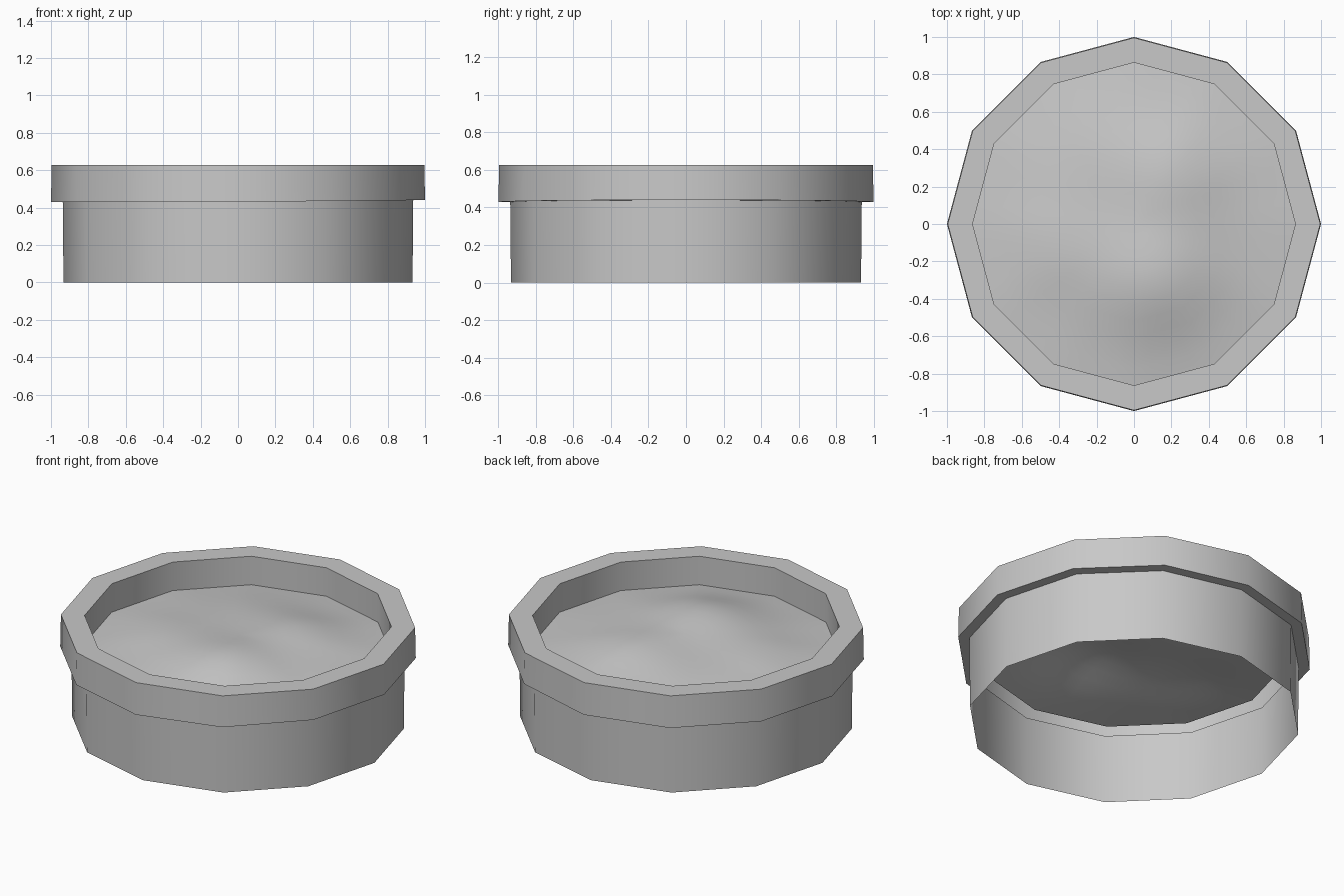
import bpy, bmesh, math
from mathutils import Vector

cube = bpy.data.objects.get("Cube")
if cube:
    bpy.data.objects.remove(cube, do_unlink=True)

SIDES = 12
grey = bpy.data.materials.new("plain grey")
grey.use_nodes = True
grey.diffuse_color = (0.58, 0.58, 0.58, 1)
grey.node_tree.nodes["Principled BSDF"].inputs["Base Color"].default_value = grey.diffuse_color


def corner(i, radius):
    a = math.tau * (i % SIDES) / SIDES
    return Vector((radius * math.cos(a), radius * math.sin(a), 0))


def finish(bm, name):
    """Turn the bmesh into a smooth object with sharp rims."""
    mesh = bpy.data.meshes.new(name)
    bm.to_mesh(mesh)
    bm.free()
    mesh.materials.append(grey)
    mesh.shade_smooth()
    mesh.set_sharp_from_angle(angle=math.radians(40))
    obj = bpy.data.objects.new(name, mesh)
    bpy.context.collection.objects.link(obj)
    return obj


def bridge(bm, low, high):
    n = len(low)
    for i in range(n):
        j = (i + 1) % n
        bm.faces.new((low[i], low[j], high[j], high[i]))


# Planter shell: open-bottomed wall, overhanging lip, rim and inner lip wall
profile = [(0.933, 0), (0.937, 0.43), (1.0, 0.43), (0.996, 0.627),
           (0.863, 0.627), (0.865, 0.45)]
bm = bmesh.new()
rings = []
for radius, height in profile:
    ring = []
    for i in range(SIDES):
        p = corner(i, radius)
        # The underside of the lip is slightly uneven
        p.z = height + (0.01 * max(0, p.x) if height == 0.43 else 0)
        ring.append(bm.verts.new(p))
    rings.append(ring)
for low, high in zip(rings, rings[1:]):
    bridge(bm, low, high)
finish(bm, "planter_shell")


# Soil: a gently lumpy sheet filling the inside of the lip
lumps = [(0.12, -0.3, 0.1, 0.25), (0.2, 0.28, 0.07, 0.22),
         (-0.42, -0.12, 0.04, 0.22), (-0.25, 0.4, 0.03, 0.25)]


def soil_height(p, t):
    bump = sum(h * math.exp(-((p.x - x) ** 2 + (p.y - y) ** 2) / (2 * s * s))
               for x, y, h, s in lumps)
    return 0.45 + (bump + 0.02) * (1 - t ** 4)


STEPS, SPLIT = 10, 4
bm = bmesh.new()
rings = []
for k in range(STEPS, 0, -1):
    t = k / STEPS
    ring = []
    for i in range(SIDES):
        for s in range(SPLIT):
            p = corner(i, 0.865 * t).lerp(corner(i + 1, 0.865 * t), s / SPLIT)
            p.z = soil_height(p, t)
            ring.append(bm.verts.new(p))
    rings.append(ring)
for outer, inner in zip(rings, rings[1:]):
    bridge(bm, outer, inner)
middle = bm.verts.new((0, 0, soil_height(Vector((0, 0, 0)), 0)))
last = rings[-1]
for i in range(len(last)):
    bm.faces.new((last[i], last[(i + 1) % len(last)], middle))
finish(bm, "soil")
